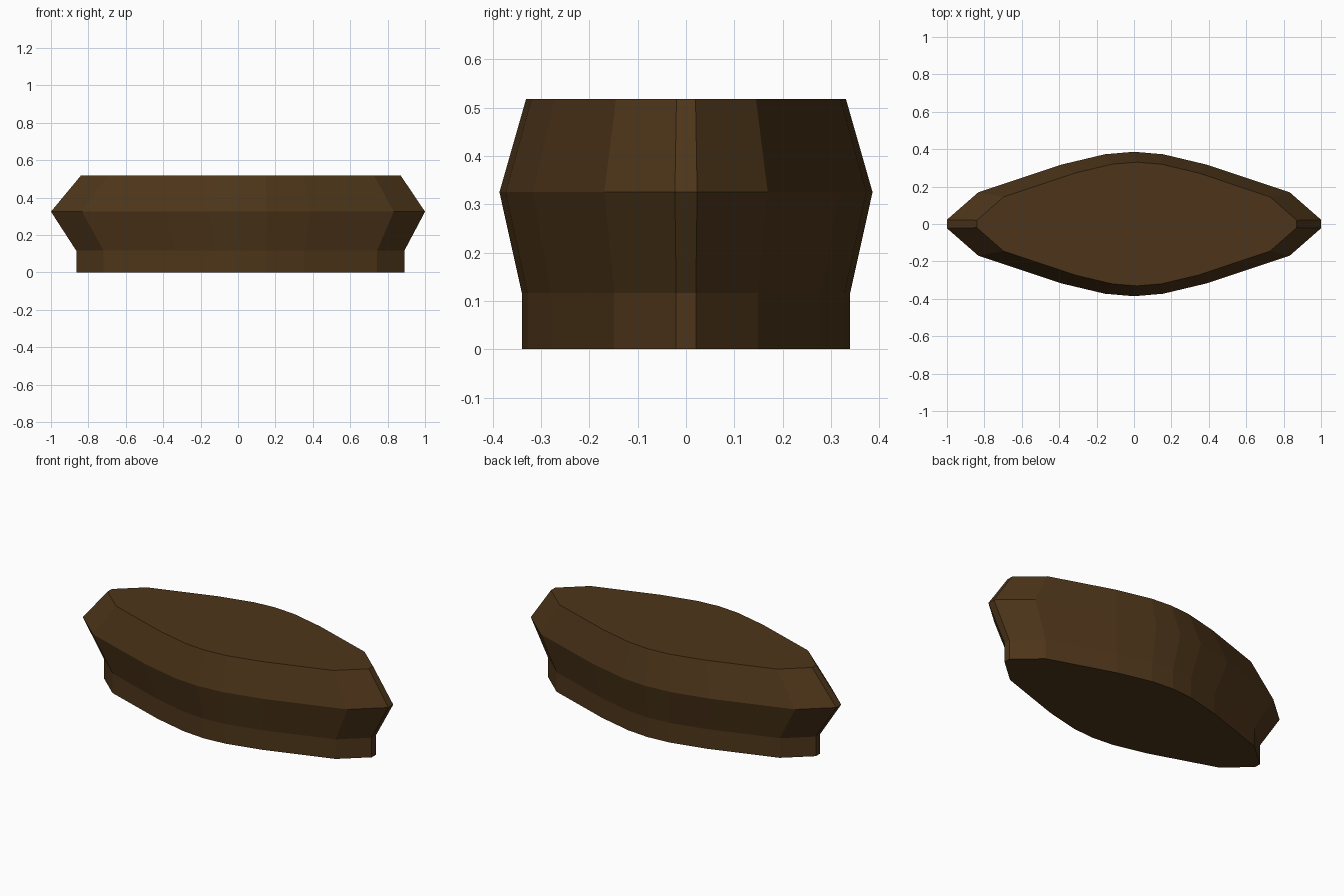
import bpy, bmesh

if "Cube" in bpy.data.objects:
    bpy.data.objects.remove(bpy.data.objects["Cube"])

# One quarter of the widest outline, from end tip to middle of the long side
quarter = [(1.0, 0.023), (0.833, 0.169), (0.39, 0.317), (0.155, 0.373), (0.0, 0.386)]
half = quarter + [(-x, y) for x, y in reversed(quarter[:-1])]
outline = half + [(x, -y) for x, y in reversed(half)]

# Side profile: height, outline scale in x and y, slight shift in x
profile = [
    (0.0, 0.877, 0.88, 0.0125),
    (0.116, 0.877, 0.88, 0.0125),
    (0.325, 1.0, 1.0, 0.0),
    (0.518, 0.855, 0.857, 0.015),
]

# Loft the rings into a closed solid
bm = bmesh.new()
rings = [[bm.verts.new((x * sx + dx, y * sy, z)) for x, y in outline]
         for z, sx, sy, dx in profile]
n = len(outline)
for low, high in zip(rings, rings[1:]):
    for i in range(n):
        j = (i + 1) % n
        bm.faces.new((low[i], low[j], high[j], high[i]))
bm.faces.new(list(reversed(rings[0])))
bm.faces.new(rings[-1])
bmesh.ops.recalc_face_normals(bm, faces=bm.faces[:])

mesh = bpy.data.meshes.new("flared_base")
bm.to_mesh(mesh)
bm.free()
base = bpy.data.objects.new("flared_base", mesh)
bpy.context.collection.objects.link(base)

# Dark brown wood
wood = bpy.data.materials.new("dark_brown")
wood.diffuse_color = (0.075, 0.036, 0.010, 1.0)
wood.use_nodes = True
wood.node_tree.nodes["Principled BSDF"].inputs["Base Color"].default_value = wood.diffuse_color
mesh.materials.append(wood)
